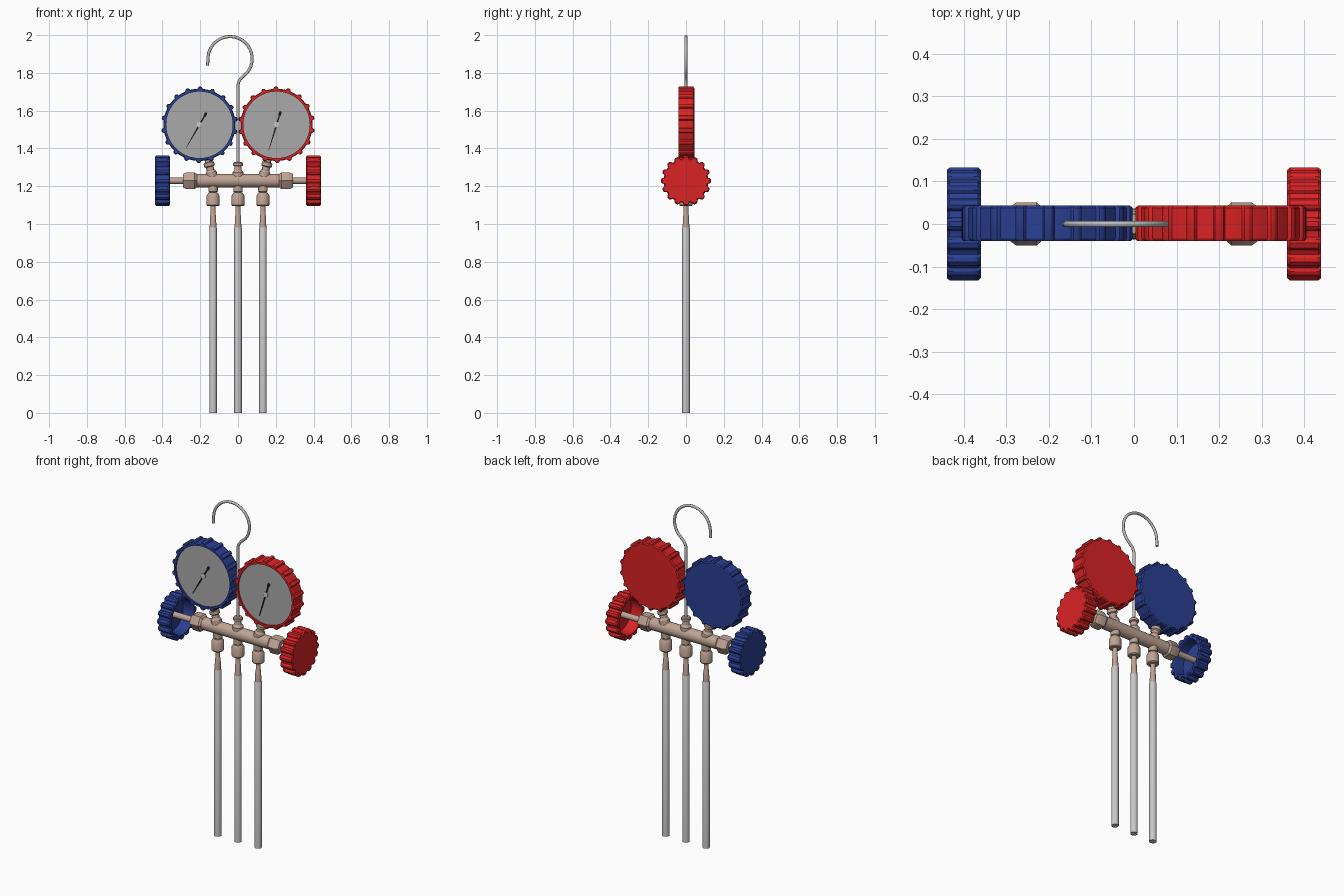
import bpy, bmesh, math
from mathutils import Vector

if "Cube" in bpy.data.objects:
    bpy.data.objects.remove(bpy.data.objects["Cube"])


def material(name, rgb):
    m = bpy.data.materials.new(name)
    m.diffuse_color = (*rgb, 1)
    m.use_nodes = True
    m.node_tree.nodes["Principled BSDF"].inputs["Base Color"].default_value = m.diffuse_color
    return m


BLUE = material("blue plastic", (0.024, 0.05, 0.29))
RED = material("red plastic", (0.70, 0.016, 0.018))
BRASS = material("pale brass", (0.52, 0.37, 0.30))
DIAL = material("dial grey", (0.40, 0.40, 0.40))
HOSE = material("hose grey", (0.58, 0.58, 0.58))
STEEL = material("hook steel", (0.50, 0.50, 0.50))
BLACK = material("needle black", (0.01, 0.01, 0.01))
HUB = material("hub light grey", (0.60, 0.60, 0.60))


def finish(bm, name, mat):
    bmesh.ops.recalc_face_normals(bm, faces=bm.faces)
    me = bpy.data.meshes.new(name)
    bm.to_mesh(me)
    bm.free()
    ob = bpy.data.objects.new(name, me)
    bpy.context.collection.objects.link(ob)
    me.materials.append(mat)
    bpy.ops.object.select_all(action='DESELECT')
    ob.select_set(True)
    bpy.context.view_layer.objects.active = ob
    bpy.ops.object.shade_smooth_by_angle(angle=math.radians(32))
    return ob


def round_outline(n):
    return [(2 * math.pi * i / n, 0) for i in range(n)]


def toothed_outline(teeth, shape, offset=0):
    step = 2 * math.pi / teeth
    return [(offset + step * (t + f), h) for t in range(teeth) for f, h in shape]


def revolve(name, profile, origin, direction, mat, outline=None):
    """Rings (radius, height along direction, tooth size), capped at both ends."""
    outline = outline or round_outline(32)
    q = Vector(direction).to_track_quat('Z', 'Y')
    bm = bmesh.new()
    rings = []
    for r, h, *t in profile:
        tooth = t[0] if t else 0
        rings.append([bm.verts.new(Vector(origin) + q @ Vector((
            (r + tooth * k) * math.cos(a), (r + tooth * k) * math.sin(a), h)))
            for a, k in outline])
    n = len(outline)
    for a, b in zip(rings, rings[1:]):
        for i in range(n):
            j = (i + 1) % n
            bm.faces.new((a[i], a[j], b[j], b[i]))
    bm.faces.new(rings[0])
    bm.faces.new(rings[-1])
    return finish(bm, name, mat)


AXIS_Z = 1.229
GAUGE_X, GAUGE_Z = 0.204, 1.525
PORT_X = 0.132
RIB = [(-.2, 0), (-.14, .7), (-.05, 1), (.05, 1), (.14, .7), (.2, 0), (.5, 0)]
LOBE = [(-.34, 0), (-.27, .6), (-.12, 1), (.12, 1), (.27, .6), (.34, 0), (.5, -.1)]

# Manifold bar
revolve("manifold_bar", [(.031, -.225), (.036, -.218), (.036, .218), (.031, .225)],
        (0, 0, AXIS_Z), (1, 0, 0), BRASS)

for side, s, colour, needle_angle in (("low", -1, BLUE, 30), ("high", 1, RED, 17)):
    # Hex packing nut and valve spindle
    revolve(side + "_packing_nut", [(.041, .218), (.051, .229), (.051, .276), (.041, .29)],
            (0, 0, AXIS_Z), (s, 0, 0), BRASS, round_outline(6))
    revolve(side + "_spindle", [(.017, .28), (.017, .428)], (0, 0, AXIS_Z), (s, 0, 0), BRASS)
    # Hollow lobed hand knob, open toward the manifold
    revolve(side + "_knob",
            [(.100, .428), (.100, .366), (.104, .36), (.113, .36, .014), (.119, .366, .014),
             (.119, .433, .014), (.113, .44, .014), (.09, .44)],
            (0, 0, AXIS_Z), (s, 0, 0), colour, toothed_outline(16, LOBE))
    # Slanted gauge stem
    slant = (s * (GAUGE_X - PORT_X), 0, GAUGE_Z - AXIS_Z)
    revolve(side + "_gauge_stem",
            [(.03, .02), (.03, .045), (.021, .058), (.021, .075), (.028, .080),
             (.028, .098), (.018, .103), (.018, .13)],
            (s * PORT_X, 0, AXIS_Z), slant, BRASS)
    # Ribbed gauge case with recessed front
    centre = (s * GAUGE_X, 0, GAUGE_Z)
    offset = math.radians(9 if s < 0 else 171)
    revolve(side + "_gauge_case",
            [(.17, -.044), (.184, -.044, .011), (.191, -.038, .012), (.191, .034, .012),
             (.187, .04, .012), (.176, .04), (.176, .028), (.15, .028)],
            centre, (0, -1, 0), colour, toothed_outline(18, RIB, offset))
    revolve(side + "_dial", [(.1765, .026), (.1765, .031)], centre, (0, -1, 0), DIAL,
            round_outline(64))
    # Needle plate: long pointer, counterweight tail
    half = [(.142, .001), (.0, .0045), (-.05, .0035), (-.054, .007), (-.070, .007), (-.075, .003)]
    pts = half + [(u, -w) for u, w in reversed(half)]
    a = math.radians(needle_angle)
    along, across = Vector((-math.sin(a), 0, -math.cos(a))), Vector((math.cos(a), 0, -math.sin(a)))
    bm = bmesh.new()
    face = bm.faces.new([bm.verts.new(Vector(centre) + Vector((0, -.030, 0)) + along * u + across * w)
                         for u, w in pts])
    ext = bmesh.ops.extrude_face_region(bm, geom=[face])
    bmesh.ops.translate(bm, vec=(0, -.005, 0),
                        verts=[v for v in ext["geom"] if isinstance(v, bmesh.types.BMVert)])
    finish(bm, side + "_needle", BLACK)
    revolve(side + "_needle_hub", [(.015, .030), (.015, .037), (.012, .039)],
            centre, (0, -1, 0), HUB, round_outline(20))

# Three lower ports with coupling, barb and hose
for name, x in (("left", -PORT_X), ("middle", 0), ("right", PORT_X)):
    up = (0, 0, 1)
    revolve(name + "_port", [(.018, 1.15), (.018, 1.168), (.025, 1.172), (.025, 1.23)],
            (x, 0, 0), up, BRASS)
    revolve(name + "_coupling", [(.030, 1.095), (.034, 1.100), (.034, 1.150), (.024, 1.166), (.018, 1.166)],
            (x, 0, 0), up, BRASS)
    revolve(name + "_barb", [(.019, .97), (.018, .985), (.015, 1.045), (.013, 1.05), (.013, 1.10)],
            (x, 0, 0), up, BRASS)
    revolve(name + "_hose", [(.020, 0), (.020, .978), (.018, .982)], (x, 0, 0), up, HOSE)

# Hook socket on top of the bar
revolve("hook_socket", [(.03, 1.24), (.03, 1.272), (.02, 1.285), (.018, 1.306),
                        (.026, 1.309), (.026, 1.322), (.022, 1.327)], (0, 0, 0), (0, 0, 1), BRASS)

# Hanging hook swept along its path
path = [(0, 1.30), (0, 1.735), (.003, 1.752), (.014, 1.769), (.03, 1.785)]
for i in range(25):
    a = math.radians(-38 + 213 * i / 24)
    path.append((-.042 + .117 * math.cos(a), 1.875 + .117 * math.sin(a)))
path.append((-.161, 1.838))
curve = bpy.data.curves.new("hanging_hook", 'CURVE')
curve.dimensions = '3D'
curve.bevel_depth = .008
curve.bevel_resolution = 3
curve.use_fill_caps = True
spline = curve.splines.new('POLY')
spline.points.add(len(path) - 1)
for p, (x, z) in zip(spline.points, path):
    p.co = (x, 0, z, 1)
    p.radius = 1
spline.use_smooth = True
curve.materials.append(STEEL)
hook = bpy.data.objects.new("hanging_hook", curve)
bpy.context.collection.objects.link(hook)
bpy.ops.object.select_all(action='DESELECT')
hook.select_set(True)
bpy.context.view_layer.objects.active = hook
bpy.ops.object.convert(target='MESH')
